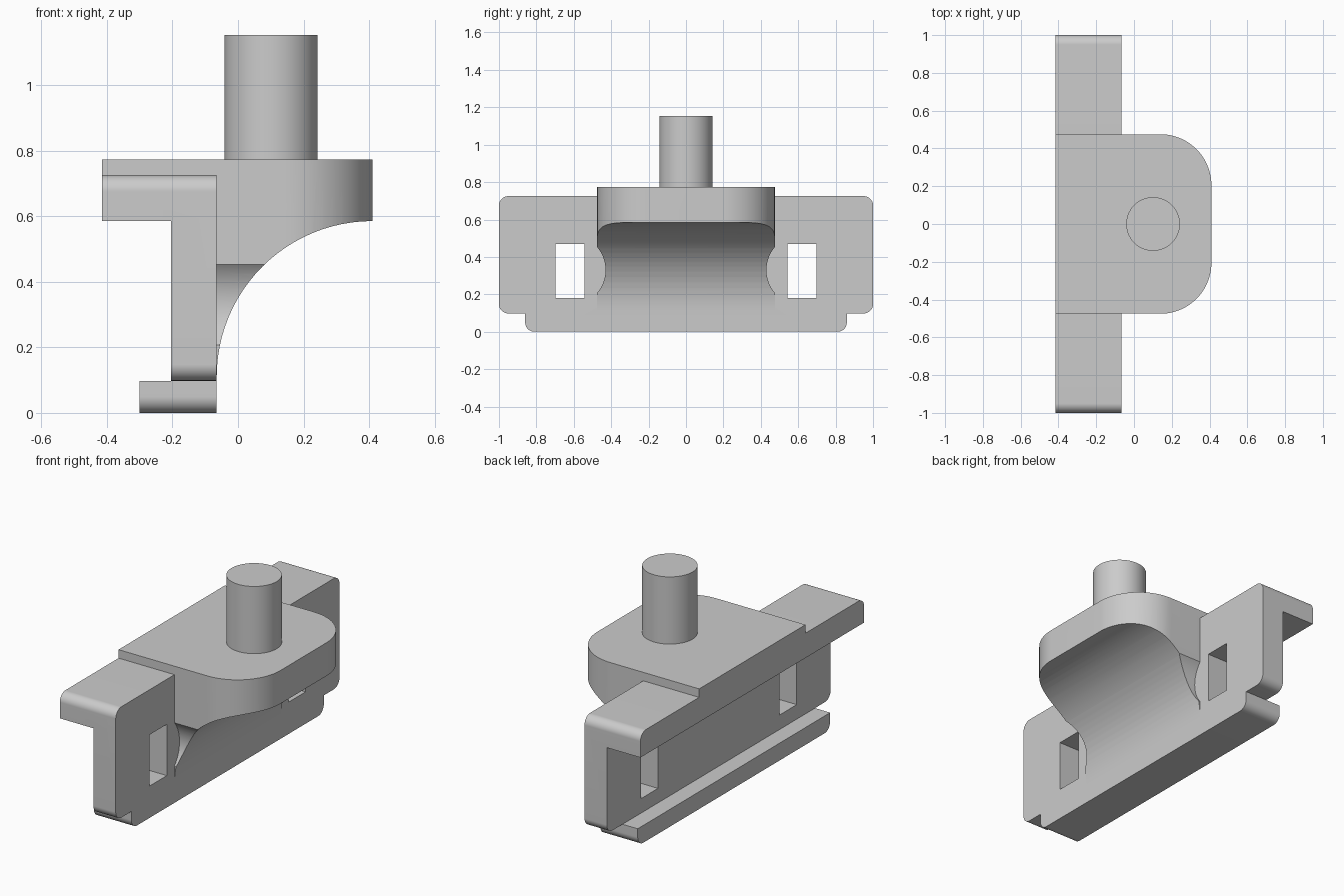
import bpy, bmesh, math
from mathutils import Vector

if "Cube" in bpy.data.objects:
    bpy.data.objects.remove(bpy.data.objects["Cube"])


def fillet(points, steps=24):
    """Outline from (a, b, radius) corners; radius 0 stays sharp."""
    out = []
    for i, (a, b, r) in enumerate(points):
        p = Vector((a, b))
        if not r:
            out.append(p)
            continue
        u = (Vector(points[i - 1][:2]) - p).normalized()
        v = (Vector(points[(i + 1) % len(points)][:2]) - p).normalized()
        half = u.angle(v) / 2
        centre = p + (u + v).normalized() * r / math.sin(half)
        start = p + u * r / math.tan(half) - centre
        end = p + v * r / math.tan(half) - centre
        total = start.angle(end)
        for k in range(steps + 1):
            t = k / steps
            out.append(centre + (start * math.sin((1 - t) * total)
                                 + end * math.sin(t * total)) / math.sin(total))
    return out


def prism(name, axis, points, lo, hi):
    """Extrude an outline along an axis from lo to hi."""
    place = {'x': lambda p, d: (d, p.x, p.y),
             'y': lambda p, d: (p.x, d, p.y),
             'z': lambda p, d: (p.x, p.y, d)}[axis]
    outline = fillet(points)
    bm = bmesh.new()
    rings = [[bm.verts.new(place(p, d)) for p in outline] for d in (lo, hi)]
    n = len(outline)
    bm.faces.new(rings[0])
    bm.faces.new(rings[1])
    for i in range(n):
        j = (i + 1) % n
        bm.faces.new((rings[0][i], rings[0][j], rings[1][j], rings[1][i]))
    bmesh.ops.remove_doubles(bm, verts=bm.verts, dist=1e-5)
    bmesh.ops.recalc_face_normals(bm, faces=bm.faces)
    mesh = bpy.data.meshes.new(name)
    bm.to_mesh(mesh)
    bm.free()
    obj = bpy.data.objects.new(name, mesh)
    bpy.context.collection.objects.link(obj)
    return obj


def rect(a0, b0, a1, b1, r=0):
    return [(a0, b0, r), (a1, b0, r), (a1, b1, r), (a0, b1, r)]


def circle(a, b, r):
    return rect(a - r, b - r, a + r, b + r, r)


def combine(target, tool, operation):
    """Apply a boolean and remove the tool."""
    mod = target.modifiers.new(operation, 'BOOLEAN')
    mod.operation, mod.object, mod.solver = operation, tool, 'EXACT'
    bpy.context.view_layer.objects.active = target
    bpy.ops.object.modifier_apply(modifier=mod.name)
    bpy.data.objects.remove(tool)


FRONT = -0.065   # front face of the plate

# Plate with stepped lower edge
right = [(0.86, 0, .05), (0.86, 0.098, 0), (1, 0.098, .05), (1, 0.725, .05)]
left = [(-y, z, r) for y, z, r in reversed(right)]
bracket = prism("bracket", 'x', right + left, -0.205, FRONT)

# Top flange and foot ledge reaching backwards
flange = prism("flange", 'x', [(-1, .585, 0), (1, .585, 0), (1, .725, .05), (-1, .725, .05)],
               -0.415, -0.12)
foot = prism("foot", 'x', [(-.86, 0, .05), (.86, 0, .05), (.86, .098, 0), (-.86, .098, 0)],
             -0.30, -0.12)
combine(bracket, flange, 'UNION')
combine(bracket, foot, 'UNION')

# Slots through the plate
for s in (-1, 1):
    slot = prism("slot", 'x', rect(s * .62 - .077, .18, s * .62 + .077, .47), -0.5, 0.2)
    combine(bracket, slot, 'DIFFERENCE')

# Shelf with concave underside and rounded front corners
shelf = prism("shelf", 'y',
              [(-.415, .773, 0), (.41, .773, 0), (.41, .585, 0), (FRONT, .585, .475),
               (FRONT, .11, 0), (-.12, .11, 0), (-.12, .585, 0), (-.415, .585, 0)],
              -0.475, 0.475)
plan = prism("plan", 'z', [(-.6, -.475, 0), (.41, -.475, .27), (.41, .475, .27), (-.6, .475, 0)],
             -0.1, 1)
combine(shelf, plan, 'INTERSECT')

# Screw-head clearances biting into the shelf sides
for s in (-1, 1):
    combine(shelf, prism("clearance", 'x', circle(s * .62, .33, .19), FRONT, 0.6), 'DIFFERENCE')
combine(bracket, shelf, 'UNION')

# Upright peg
peg = prism("peg", 'z', circle(.101, 0, .142), 0.70, 1.153)
combine(bracket, peg, 'UNION')

bpy.ops.object.select_all(action='DESELECT')
bracket.select_set(True)
bpy.context.view_layer.objects.active = bracket
bpy.ops.object.shade_smooth_by_angle(angle=math.radians(30))
